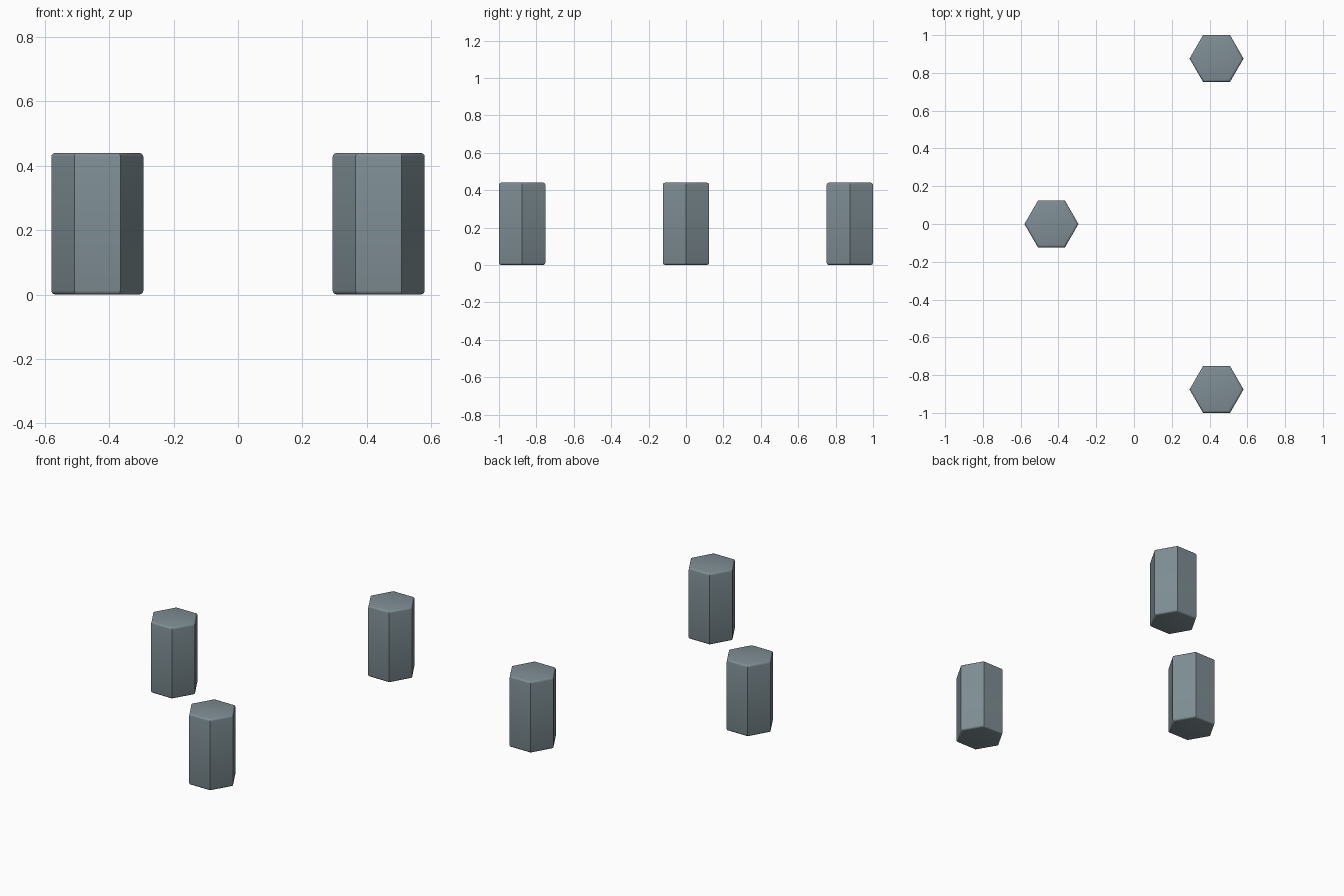
import bpy, bmesh, math

if "Cube" in bpy.data.objects:
    bpy.data.objects.remove(bpy.data.objects["Cube"])

R, H = 0.143, 0.44          # hexagon corner radius and height
CENTRES = [(-0.437, 0.0), (0.437, 0.876), (0.437, -0.876)]

mat = bpy.data.materials.new("blue grey")
mat.diffuse_color = (0.21, 0.27, 0.295, 1)
mat.use_nodes = True
mat.node_tree.nodes["Principled BSDF"].inputs["Base Color"].default_value = mat.diffuse_color


def hex_pillar(name, x, y):
    """Hexagonal prism with softly rounded top and bottom rims."""
    bm = bmesh.new()
    pts = [(R * math.cos(math.radians(60 * i)), R * math.sin(math.radians(60 * i)), 0)
           for i in range(6)]
    base = bm.faces.new([bm.verts.new(p) for p in pts])
    top = bmesh.ops.extrude_face_region(bm, geom=[base], use_keep_orig=True)
    bmesh.ops.translate(bm, vec=(0, 0, H),
                        verts=[v for v in top["geom"] if isinstance(v, bmesh.types.BMVert)])
    bmesh.ops.recalc_face_normals(bm, faces=bm.faces)
    # round the rims only
    rims = [e for e in bm.edges if abs(e.verts[0].co.z - e.verts[1].co.z) < 1e-4]
    bmesh.ops.bevel(bm, geom=rims, offset=0.012, segments=3, profile=0.5, affect='EDGES')
    me = bpy.data.meshes.new(name)
    bm.to_mesh(me)
    bm.free()
    me.materials.append(mat)
    ob = bpy.data.objects.new(name, me)
    ob.location = (x, y, 0)
    bpy.context.collection.objects.link(ob)
    bpy.ops.object.select_all(action='DESELECT')
    ob.select_set(True)
    bpy.context.view_layer.objects.active = ob
    bpy.ops.object.shade_smooth_by_angle(angle=math.radians(35))


# three separate pillars at the corners of a triangle
for label, (x, y) in zip(("left", "back_right", "front_right"), CENTRES):
    hex_pillar("hex_pillar_" + label, x, y)
